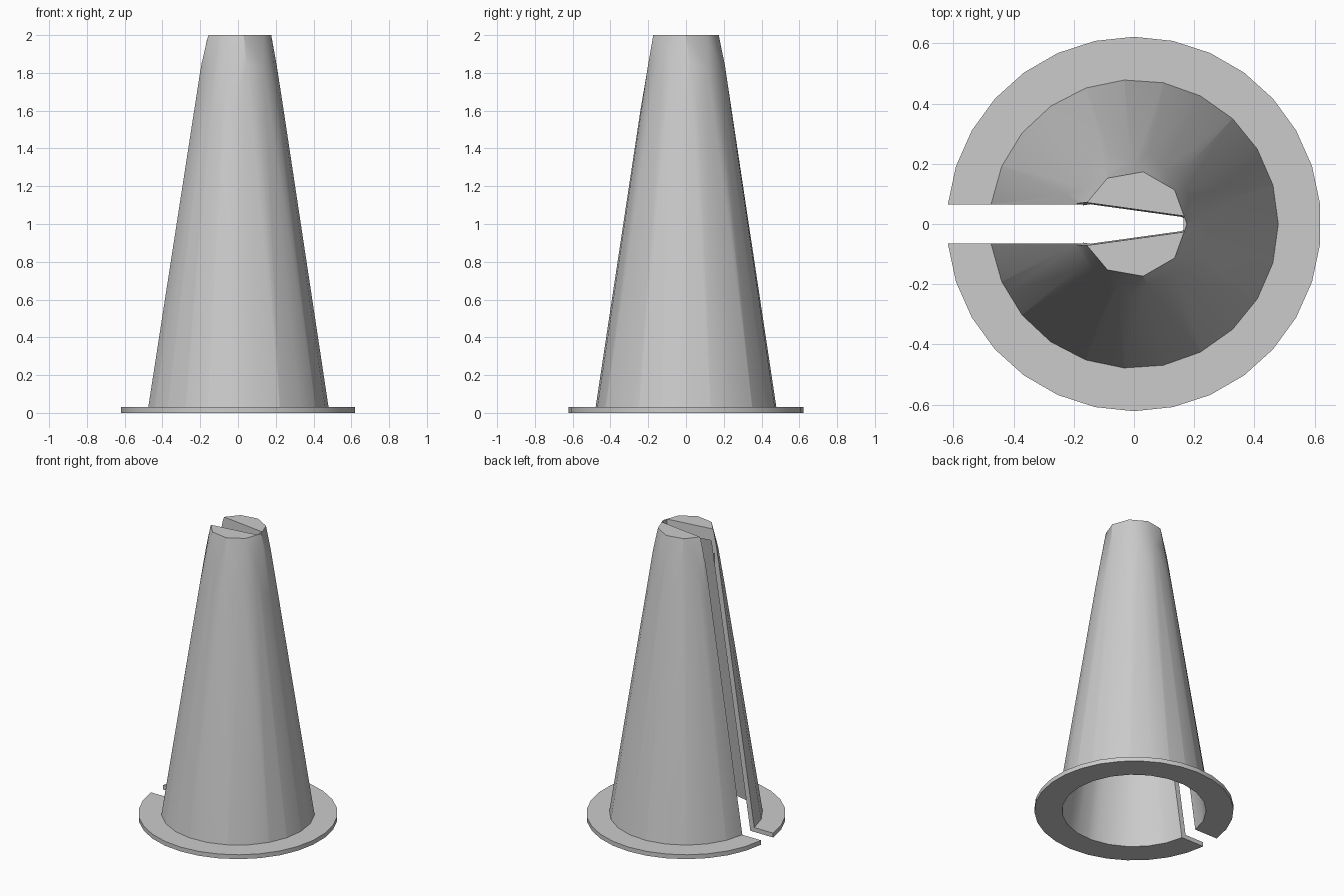
import bpy, bmesh
from math import cos, sin, tau, radians

cube = bpy.data.objects.get("Cube")
if cube:
    bpy.data.objects.remove(cube, do_unlink=True)

grey = bpy.data.materials.new("plain_grey")
grey.use_nodes = True
colour = (0.6, 0.6, 0.6, 1)
grey.diffuse_color = colour
grey.node_tree.nodes["Principled BSDF"].inputs["Base Color"].default_value = colour


def ring(sides, radius, z, turn=0):
    return [(radius * cos(turn + tau * i / sides), radius * sin(turn + tau * i / sides), z)
            for i in range(sides)]


def hull(name, points):
    """Convex solid around a set of points."""
    bm = bmesh.new()
    for p in points:
        bm.verts.new(p)
    bmesh.ops.convex_hull(bm, input=bm.verts)
    bmesh.ops.dissolve_limit(bm, angle_limit=radians(0.5), verts=bm.verts, edges=bm.edges)
    bmesh.ops.recalc_face_normals(bm, faces=bm.faces)
    mesh = bpy.data.meshes.new(name)
    bm.to_mesh(mesh)
    bm.free()
    mesh.materials.append(grey)
    obj = bpy.data.objects.new(name, mesh)
    bpy.context.collection.objects.link(obj)
    return obj


def combine(target, tool, operation):
    """Apply a boolean and remove its tool."""
    tool.hide_render = True
    mod = target.modifiers.new(operation, 'BOOLEAN')
    mod.operation, mod.object, mod.solver = operation, tool, 'EXACT'
    bpy.context.view_layer.objects.active = target
    bpy.ops.object.modifier_apply(modifier=mod.name)
    bpy.data.objects.remove(tool, do_unlink=True)


# Tapered body, with fewer sides towards the blunt tip
body = hull("slotted_cone", ring(23, 0.484, 0) + ring(23, 0.242, 1.6)
            + ring(13, 0.206, 1.84, 0.1) + ring(9, 0.176, 2.0, radians(0)))

# Thin round base flange
flange = hull("base_flange", ring(30, 0.622, 0, radians(6)) + ring(30, 0.622, 0.03, radians(6)))
combine(body, flange, 'UNION')

# Hollow inside, open at the bottom
hollow = hull("hollow_cutter", ring(23, 0.458, -0.05) + ring(23, 0.16, 1.92))
combine(body, hollow, 'DIFFERENCE')

# Side slot, parallel through the wall
slot = hull("slot_cutter", [(x, y, z) for x in (-0.8, -0.17)
                            for y in (-0.065, 0.065) for z in (-0.1, 2.1)])
combine(body, slot, 'DIFFERENCE')

# Wedge across the tip, opening slightly upwards
wedge = hull("wedge_cutter", [(x, s * (w + grow), z)
                              for x, w in ((-0.19, 0.063), (0.164, 0.014))
                              for s in (-1, 1)
                              for z, grow in ((1.75, 0), (2.02, 0.014))])
combine(body, wedge, 'DIFFERENCE')

bpy.ops.object.select_all(action='DESELECT')
body.select_set(True)
bpy.context.view_layer.objects.active = body
bpy.ops.object.shade_smooth_by_angle(angle=radians(25))
